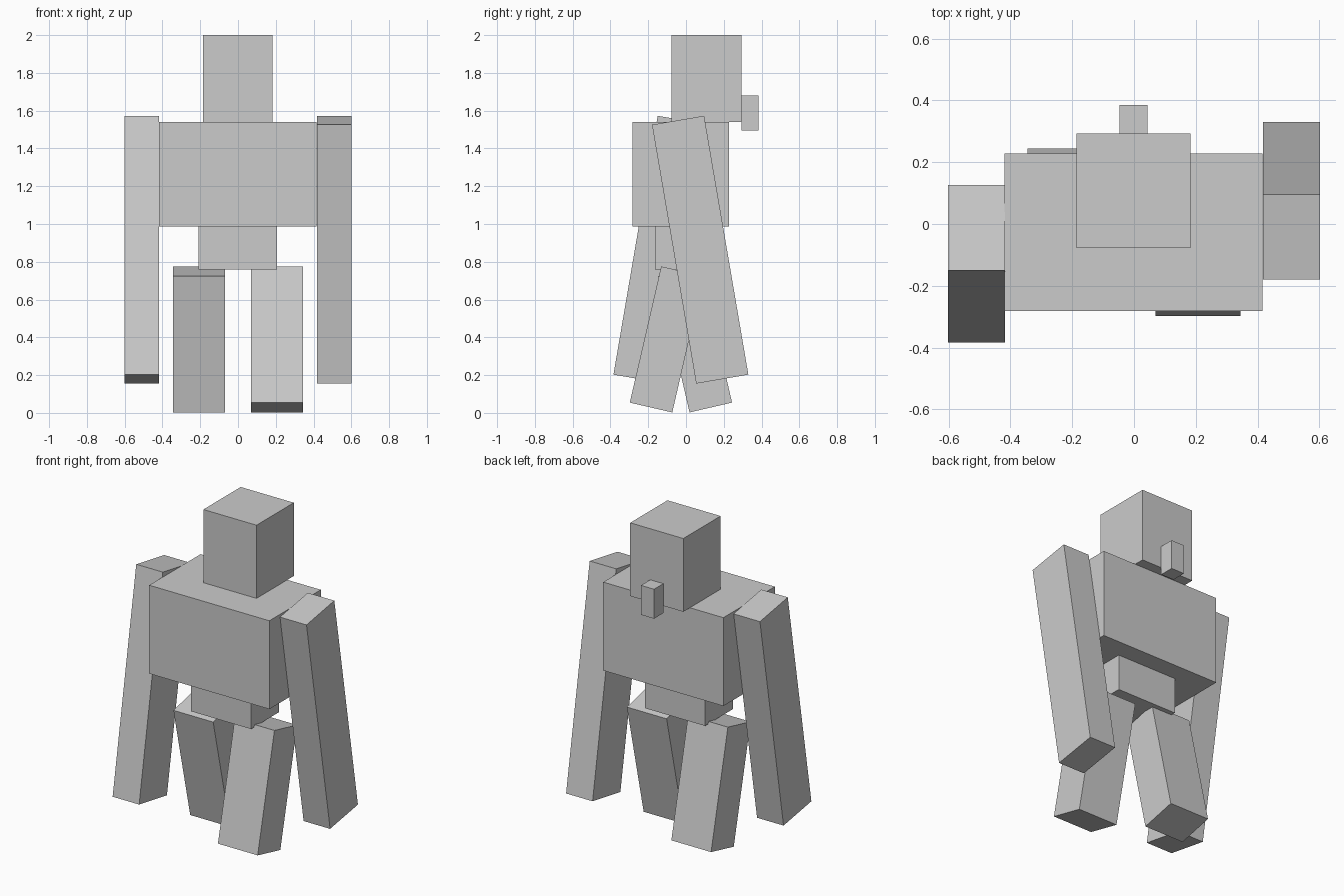
import bpy
from math import radians

if "Cube" in bpy.data.objects:
    bpy.data.objects.remove(bpy.data.objects["Cube"], do_unlink=True)

GREY = (0.6, 0.6, 0.6, 1.0)
grey = bpy.data.materials.new("plain grey")
grey.use_nodes = True
grey.diffuse_color = GREY
grey.node_tree.nodes["Principled BSDF"].inputs["Base Color"].default_value = GREY


def block(name, center, size, swing=0):
    """Box of the given size, swung about the x axis by degrees."""
    bpy.ops.mesh.primitive_cube_add(size=1, location=center, rotation=(radians(swing), 0, 0))
    ob = bpy.context.object
    ob.name = name
    ob.scale = size
    ob.data.materials.append(grey)
    return ob


# Body
block("torso", (-0.002, -0.027, 1.263), (0.835, 0.51, 0.555))
block("pelvis", (-0.002, -0.027, 0.873), (0.416, 0.276, 0.226))

# Head, with the small block on its rear face
block("head", (-0.002, 0.108, 1.77), (0.369, 0.37, 0.46))
block("head_knob", (-0.002, 0.339, 1.587), (0.091, 0.092, 0.185))

# Limbs swing in opposite directions on each side
for side, s in (("left", 1), ("right", -1)):
    block(side + "_arm", (s * 0.51, -0.027 + s * 0.102, 0.864), (0.184, 0.28, 1.39), s * 9.7)
    block(side + "_leg", (s * 0.207, -0.027 - s * 0.075, 0.389), (0.276, 0.231, 0.74), -s * 13)
